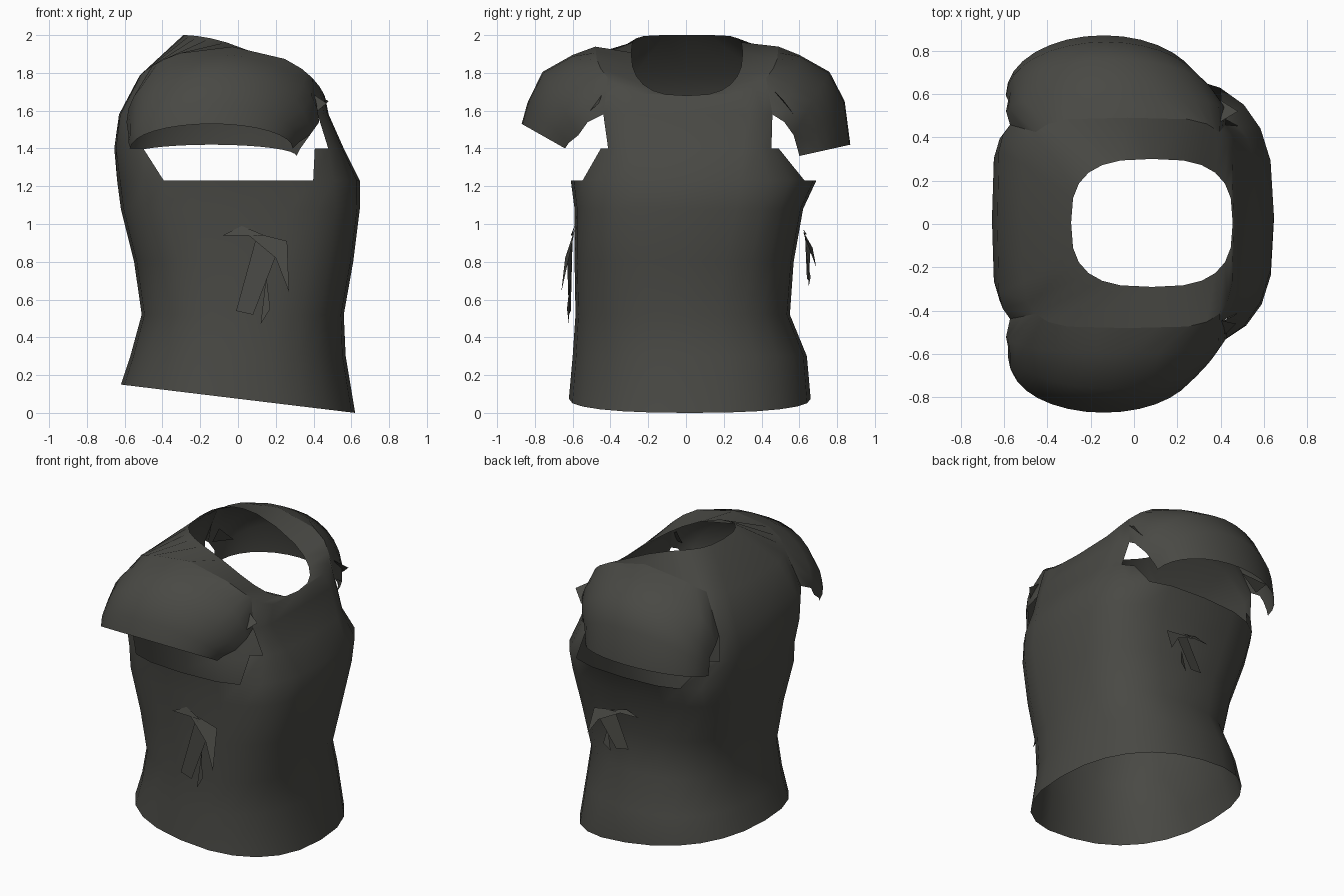
import bpy, bmesh
from math import sin, cos, pi, sqrt, copysign
from mathutils import Vector

cube = bpy.data.objects.get("Cube")
if cube:
    bpy.data.objects.remove(cube, do_unlink=True)

cloth = bpy.data.materials.new("charcoal cloth")
cloth.use_nodes = True
cloth.diffuse_color = (0.066, 0.066, 0.058, 1)
shader = next(n for n in cloth.node_tree.nodes if n.type == "BSDF_PRINCIPLED")
shader.inputs["Base Color"].default_value = cloth.diffuse_color
shader.inputs["Roughness"].default_value = 0.9

SEGMENTS = 24
SHOULDER_X, SHOULDER_RADIUS = -0.07, 0.55
ARM_Z, ARM_RISE = 1.58, 0.36


def finish(name, bm, smooth=True):
    bmesh.ops.recalc_face_normals(bm, faces=bm.faces)
    mesh = bpy.data.meshes.new(name)
    bm.to_mesh(mesh)
    bm.free()
    mesh.materials.append(cloth)
    obj = bpy.data.objects.new(name, mesh)
    bpy.context.collection.objects.link(obj)
    for p in mesh.polygons:
        p.use_smooth = smooth
    return obj


def loft(name, rows, closed, keep=lambda level, column: True):
    """Skin a list of point rows, leaving out the faces that keep() rejects."""
    bm = bmesh.new()
    grid = [[bm.verts.new(p) for p in row] for row in rows]
    count = len(rows[0])
    for level, (low, high) in enumerate(zip(grid, grid[1:])):
        for i in range(count if closed else count - 1):
            j = (i + 1) % count
            if keep(level, i):
                bm.faces.new((low[i], low[j], high[j], high[i]))
    loose = [v for v in bm.verts if not v.link_faces]
    bmesh.ops.delete(bm, geom=loose, context="VERTS")
    return finish(name, bm)


def arch(x):
    """Height of the shoulder line above a given x."""
    u = (x - SHOULDER_X) / SHOULDER_RADIUS
    return ARM_Z + ARM_RISE * sqrt(max(0, 1 - u * u))


def ring(x0, x1, y0, y1, power, height):
    """Rounded-box ring whose height is a function of x."""
    points = []
    for k in range(SEGMENTS):
        a = 2 * pi * k / SEGMENTS
        c = copysign(abs(cos(a)) ** power, cos(a))
        s = copysign(abs(sin(a)) ** power, sin(a))
        x = (x0 + x1) / 2 + (x1 - x0) / 2 * c
        y = (y0 + y1) / 2 + (y1 - y0) / 2 * s
        points.append(Vector((x, y, height(x))))
    return points


# Torso: tilted hem, waist, chest, arm openings, yoke and sloping neckline
levels = [
    (0.30, -0.57, 0.57, -0.60, 0.64, 0.85),
    (0.52, -0.51, 0.56, -0.585, 0.55, 0.8),
    (0.80, -0.55, 0.61, -0.59, 0.57, 0.72),
    (1.08, -0.62, 0.645, -0.59, 0.62, 0.65),
    (1.23, -0.64, 0.645, -0.61, 0.69, 0.7),
    (1.40, -0.655, 0.56, -0.48, 0.52, 0.42),
    (ARM_Z, -0.63, 0.48, -0.49, 0.51, 0.32),
]
body = [ring(-0.62, 0.62, -0.62, 0.66, 0.85, lambda x: 0.075 - 0.121 * x)]
body += [ring(*box, lambda x, z=z: z) for z, *box in levels]
body.append(ring(-0.52, 0.46, -0.48, 0.49, 0.42, arch))
body.append(ring(-0.29, 0.455, -0.29, 0.30, 0.7,
                 lambda x: 2 - 0.32 * max(0, (x + 0.29) / 0.745) ** 1.8))


def outside_armhole(level, column):
    sideways = abs(sin(2 * pi * (column + 0.5) / SEGMENTS))
    if level == 5:
        return sideways < 0.85
    return level not in (6, 7) or sideways < 0.75


loft("shirt_body", body, True, outside_armhole)


def armhole_edge(columns):
    """Upper edge of an arm opening from chest to back, with midpoints."""
    chest, yoke = body[-3], body[-2]
    edge = [chest[columns[0]], *(yoke[k] for k in columns), chest[columns[-1]]]
    points = [edge[0]]
    for a, b in zip(edge, edge[1:]):
        points += [(a + b) / 2, b]
    return points


# Cap sleeves: arched rows sewn to the arm openings, open underneath
# each row: y at crown, y at ends, centre x, half width, end z, rise
shared = [(0.60, 0.52, -0.08, 0.51, 1.54, 0.355),
          (0.76, 0.57, -0.10, 0.48, 1.47, 0.335)]
sleeves = {
    "left_sleeve": (1, range(3, 10), shared + [
        (0.84, 0.59, -0.13, 0.46, 1.40, 0.25),
        (0.87, 0.60, -0.14, 0.45, 1.36, 0.06)]),
    "right_sleeve": (-1, range(21, 14, -1), shared + [
        (0.84, 0.62, -0.13, 0.45, 1.43, 0.21),
        (0.87, 0.64, -0.14, 0.43, 1.40, 0.13)]),
}
for name, (side, columns, stations) in sleeves.items():
    rows = [armhole_edge(columns)]
    last = len(rows[0]) - 1
    for crown, ends, cx, half, z0, rise in stations:
        angles = [pi * k / last for k in range(last + 1)]
        rows.append([(cx + half * cos(t),
                      side * (ends + (crown - ends) * sin(t)),
                      z0 + rise * sin(t)) for t in angles])
    loft(name, rows, False)


def rag(name, *strips):
    """Loose torn cloth made of thin flat pieces."""
    bm = bmesh.new()
    for strip in strips:
        bm.faces.new([bm.verts.new(p) for p in strip])
    return finish(name, bm, False)


# Torn strips hanging from each flank, shorter on the left
for side, name in ((-1, "right_torn_flap"), (1, "left_torn_flap")):
    def at(x, out, z):
        lift = 0.03 if side > 0 else 0
        return (x, side * (out + lift), z + 14 * lift * (0.95 - z))
    rag(name,
        [at(-0.08, 0.60, 0.94), at(0.02, 0.59, 0.99), at(0.14, 0.61, 0.94)],
        [at(0.02, 0.59, 0.97), at(0.26, 0.60, 0.91), at(0.27, 0.66, 0.64),
         at(0.20, 0.64, 0.82)],
        [at(0.10, 0.60, 0.94), at(0.20, 0.63, 0.83), at(0.08, 0.62, 0.52),
         at(-0.01, 0.61, 0.54)],
        [at(0.15, 0.61, 0.73), at(0.17, 0.63, 0.55), at(0.12, 0.62, 0.47)])

# Frayed shards where the sleeves tear away from the chest and back
rag("left_frayed_seam",
    [(0.38, 0.46, 1.71), (0.48, 0.52, 1.65), (0.40, 0.57, 1.58)],
    [(-0.48, 0.48, 1.68), (-0.51, 0.68, 1.52), (-0.56, 0.52, 1.55)])
rag("right_frayed_seam",
    [(0.38, -0.44, 1.70), (0.47, -0.46, 1.64), (0.40, -0.53, 1.58)])
